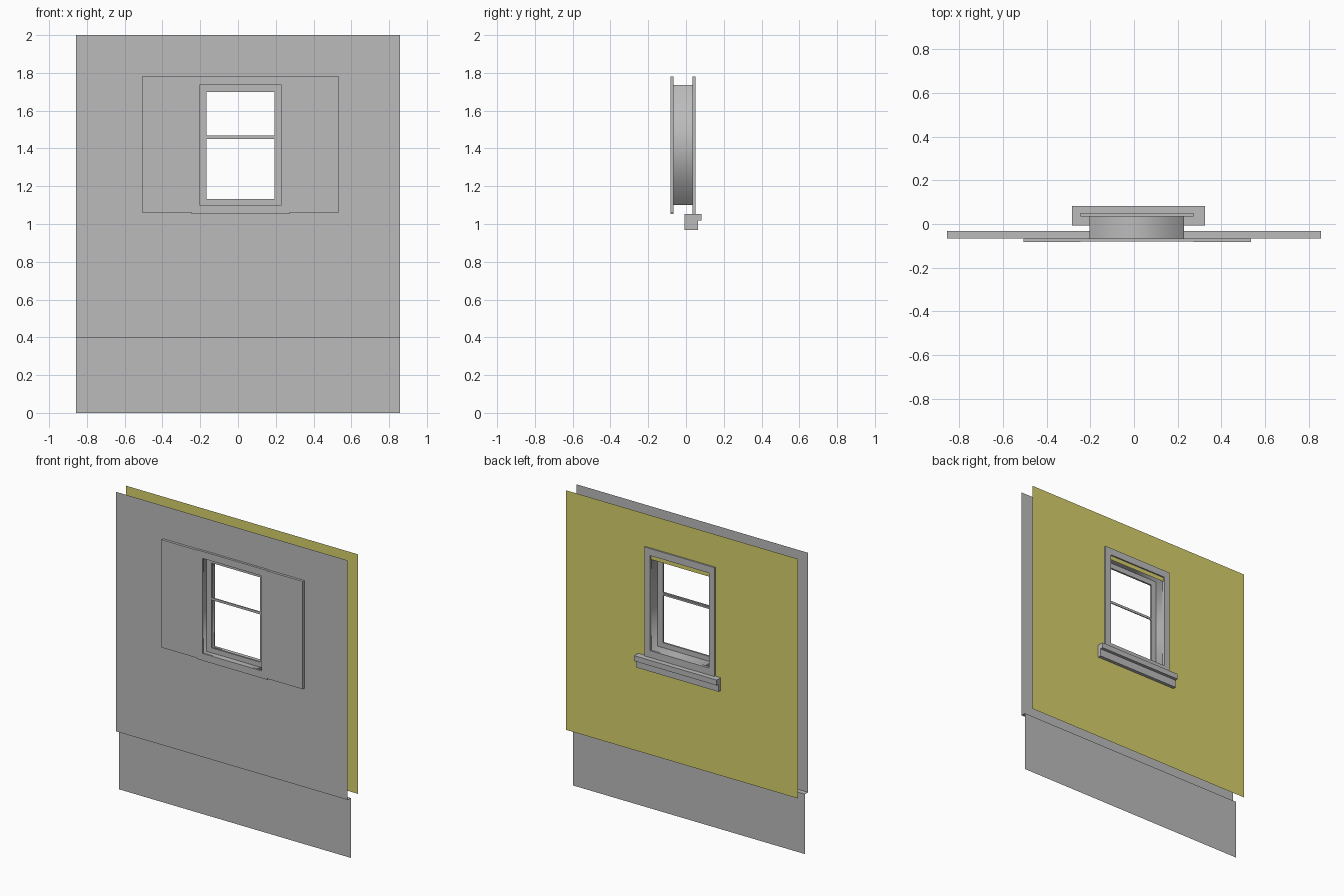
import bpy
import bmesh

cube = bpy.data.objects.get("Cube")
if cube:
    bpy.data.objects.remove(cube, do_unlink=True)


def material(name, color):
    mat = bpy.data.materials.new(name)
    mat.use_nodes = True
    mat.diffuse_color = color
    for node in mat.node_tree.nodes:
        if node.type == "BSDF_PRINCIPLED":
            node.inputs["Base Color"].default_value = color
    return mat


GRAY = material("plain gray", (0.5, 0.5, 0.5, 1))
YELLOW = material("mustard yellow", (0.68, 0.64, 0.15, 1))


def finish(name, bm, mat, smooth=False):
    mesh = bpy.data.meshes.new(name)
    bm.to_mesh(mesh)
    bm.free()
    mesh.materials.append(mat)
    for poly in mesh.polygons:
        poly.use_smooth = smooth
    obj = bpy.data.objects.new(name, mesh)
    bpy.context.collection.objects.link(obj)
    return obj


def corners(bm, rect, y):
    x0, x1, z0, z1 = rect
    return [bm.verts.new((x, y, z)) for x, z in ((x0, z0), (x1, z0), (x1, z1), (x0, z1))]


def bridge(bm, a, b):
    n = len(a)
    for i in range(n):
        j = (i + 1) % n
        bm.faces.new((a[i], a[j], b[j], b[i]))


def ring_sheet(name, outer, inner, y, mat):
    """Flat sheet in the xz plane with a rectangular opening."""
    bm = bmesh.new()
    bridge(bm, corners(bm, outer, y), corners(bm, inner, y))
    return finish(name, bm, mat)


def ring_frame(name, outer, inner, y0, y1, mat):
    """Rectangular frame with depth."""
    bm = bmesh.new()
    loops = [corners(bm, r, y) for r, y in ((outer, y0), (outer, y1), (inner, y1), (inner, y0))]
    for i in range(4):
        bridge(bm, loops[i], loops[(i + 1) % 4])
    bmesh.ops.recalc_face_normals(bm, faces=bm.faces)
    return finish(name, bm, mat)


def extrude_x(name, profile, x0, x1, mat, closed=True):
    """Sweep a (y, z) profile along x."""
    bm = bmesh.new()
    a, b = [[bm.verts.new((x, y, z)) for y, z in profile] for x in (x0, x1)]
    if closed:
        bridge(bm, a, b)
        bm.faces.new(a)
        bm.faces.new(b)
        bmesh.ops.recalc_face_normals(bm, faces=bm.faces)
    else:
        for i in range(len(a) - 1):
            bm.faces.new((a[i], a[i + 1], b[i + 1], b[i]))
    return finish(name, bm, mat)


def box(name, x0, x1, y0, y1, z0, z1, mat):
    return extrude_x(name, [(y0, z0), (y1, z0), (y1, z1), (y0, z1)], x0, x1, mat)


HALF = 0.857
WALL = (-HALF, HALF, 0.4, 2.0)
OPENING = (-0.204, 0.23, 1.10, 1.735)
TRIM = (-0.245, 0.272, 1.052, 1.782)
GLAZING = (-0.167, 0.192, 1.133, 1.70)
FRONT, BACK = -0.066, 0.041

# Outer wall, with the ledge and set-back base below it
ring_sheet("outer_wall", WALL, OPENING, FRONT, GRAY)
extrude_x("wall_base", [(FRONT, 0.4), (-0.033, 0.4), (-0.033, 0)], -HALF, HALF, GRAY, closed=False)

# Inner wall, its opening a little lower at the top
ring_sheet("inner_wall", WALL, OPENING[:3] + (1.706,), BACK, YELLOW)

# Smooth-shaded lining of the opening
bm = bmesh.new()
bridge(bm, corners(bm, OPENING, -0.072), corners(bm, OPENING, 0.04))
finish("window_lining", bm, GRAY, smooth=True)

# Trim on both sides of the wall
ring_frame("outer_trim", TRIM, OPENING, -0.081, FRONT, GRAY)
ring_frame("inner_trim", TRIM, OPENING, 0.034, 0.050, GRAY)

# Sash and its two overlapping meeting rails
ring_frame("window_sash", OPENING, GLAZING, -0.042, -0.030, GRAY)
box("upper_rail", GLAZING[0], GLAZING[1], -0.042, -0.034, 1.457, 1.468, GRAY)
box("lower_rail", GLAZING[0], GLAZING[1], -0.036, -0.030, 1.449, 1.460, GRAY)

# Shutter panels beside the outer trim
for side, x0, x1 in (("right", -0.507, TRIM[0]), ("left", TRIM[1], 0.536)):
    box(side + "_shutter", x0, x1, -0.083, FRONT, 1.06, 1.78, GRAY)

# Stepped sill on the inside
sill = [(-0.007, 0.968), (0.063, 0.968), (0.063, 1.018), (0.083, 1.018), (0.083, 1.054), (-0.007, 1.054)]
extrude_x("window_sill", sill, -0.285, 0.325, GRAY)
